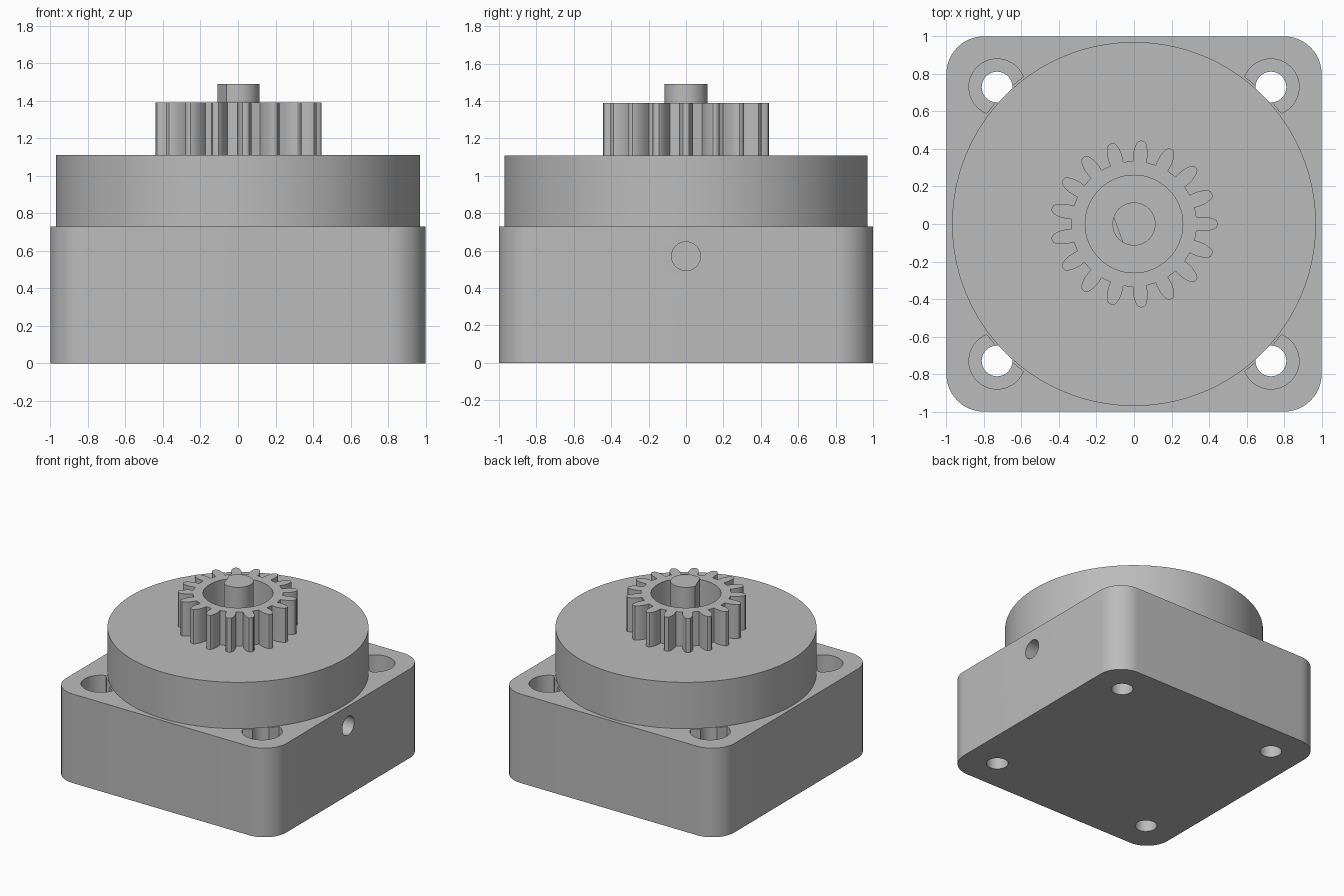
import bpy, bmesh, math
from math import cos, sin, pi
from mathutils import Matrix

cube = bpy.data.objects.get("Cube")
if cube:
    bpy.data.objects.remove(cube, do_unlink=True)

GREY = (0.5, 0.5, 0.5, 1)
grey = bpy.data.materials.new("plain grey")
grey.use_nodes = True
grey.diffuse_color = GREY
grey.node_tree.nodes["Principled BSDF"].inputs["Base Color"].default_value = GREY


def finish(bm, name):
    bmesh.ops.recalc_face_normals(bm, faces=bm.faces)
    mesh = bpy.data.meshes.new(name)
    bm.to_mesh(mesh)
    bm.free()
    mesh.materials.append(grey)
    ob = bpy.data.objects.new(name, mesh)
    bpy.context.collection.objects.link(ob)
    return ob


def prism(name, outline, z0, z1):
    """Extrude a closed outline from z0 to z1."""
    bm = bmesh.new()
    face = bm.faces.new([bm.verts.new((x, y, z0)) for x, y in outline])
    ext = bmesh.ops.extrude_face_region(bm, geom=[face])
    top = [v for v in ext["geom"] if isinstance(v, bmesh.types.BMVert)]
    bmesh.ops.translate(bm, verts=top, vec=(0, 0, z1 - z0))
    return finish(bm, name)


def circle(r, n, cx=0, cy=0):
    return [(cx + r * cos(2 * pi * i / n), cy + r * sin(2 * pi * i / n)) for i in range(n)]


def boolean(ob, other, operation="DIFFERENCE"):
    mod = ob.modifiers.new("bool", "BOOLEAN")
    mod.operation, mod.solver, mod.object = operation, "EXACT", other
    bpy.context.view_layer.objects.active = ob
    bpy.ops.object.modifier_apply(modifier=mod.name)
    bpy.data.objects.remove(other, do_unlink=True)


def smooth(ob):
    bpy.ops.object.select_all(action="DESELECT")
    ob.select_set(True)
    bpy.context.view_layer.objects.active = ob
    bpy.ops.object.shade_smooth_by_angle(angle=math.radians(25))


# Square housing with rounded corners
BASE_TOP, RADIUS, HOLE = 0.73, 0.2, 0.73
outline = []
for q, (sx, sy) in enumerate([(1, 1), (-1, 1), (-1, -1), (1, -1)]):
    for i in range(13):
        a = (q + i / 12) * pi / 2
        outline.append((sx * (1 - RADIUS) + RADIUS * cos(a),
                        sy * (1 - RADIUS) + RADIUS * sin(a)))
housing = prism("housing", outline, 0, BASE_TOP)

# Corner counterbores, stopped by the round core, then screw holes
corners = [(x, y) for x in (-HOLE, HOLE) for y in (-HOLE, HOLE)]
for x, y in corners:
    pocket = prism("pocket_cutter", circle(0.15, 48, x, y), 0.33, 0.9)
    boolean(pocket, prism("core_cutter", circle(0.982, 128), 0.2, 1))
    boolean(housing, pocket)
for x, y in corners:
    boolean(housing, prism("screw_cutter", circle(0.082, 40, x, y), -0.1, 0.9))

# Cable hole in the left side
port = prism("port_cutter", circle(0.077, 40), 0, 0.6)
port.data.transform(Matrix.Translation((0.6, 0, 0.57)) @ Matrix.Rotation(pi / 2, 4, "Y"))
boolean(housing, port)
smooth(housing)

# Round gearbox cover
smooth(prism("gearbox_cover", circle(0.97, 128), BASE_TOP, 1.11))

# Pinion: tooth flanks given as (radius, half width)
TEETH = 17
flank = [(0.335, 0.036), (0.36, 0.038), (0.385, 0.038), (0.41, 0.033),
         (0.43, 0.026), (0.442, 0.017), (0.446, 0.006)]
tooth = [(r, -w) for r, w in flank] + [(r, w) for r, w in reversed(flank)]
profile = []
for t in range(TEETH):
    a = 2 * pi * t / TEETH
    for r, w in tooth:
        b = a + w / r
        profile.append((r * cos(b), r * sin(b)))
pinion = prism("pinion", profile, 1.11, 1.39)
boolean(pinion, prism("bore_cutter", circle(0.26, 64), 1, 1.5))
smooth(pinion)

# Shaft: full round below, flat cut along the upper part
shaft = prism("shaft", circle(0.115, 64), 1.1, 1.49)
flat = prism("flat_cutter", [(0.09, -0.2), (0.3, -0.2), (0.3, 0.2), (0.09, 0.2)], 1.2, 1.6)
flat.data.transform(Matrix.Rotation(math.radians(200), 4, "Z"))
boolean(shaft, flat)
smooth(shaft)
